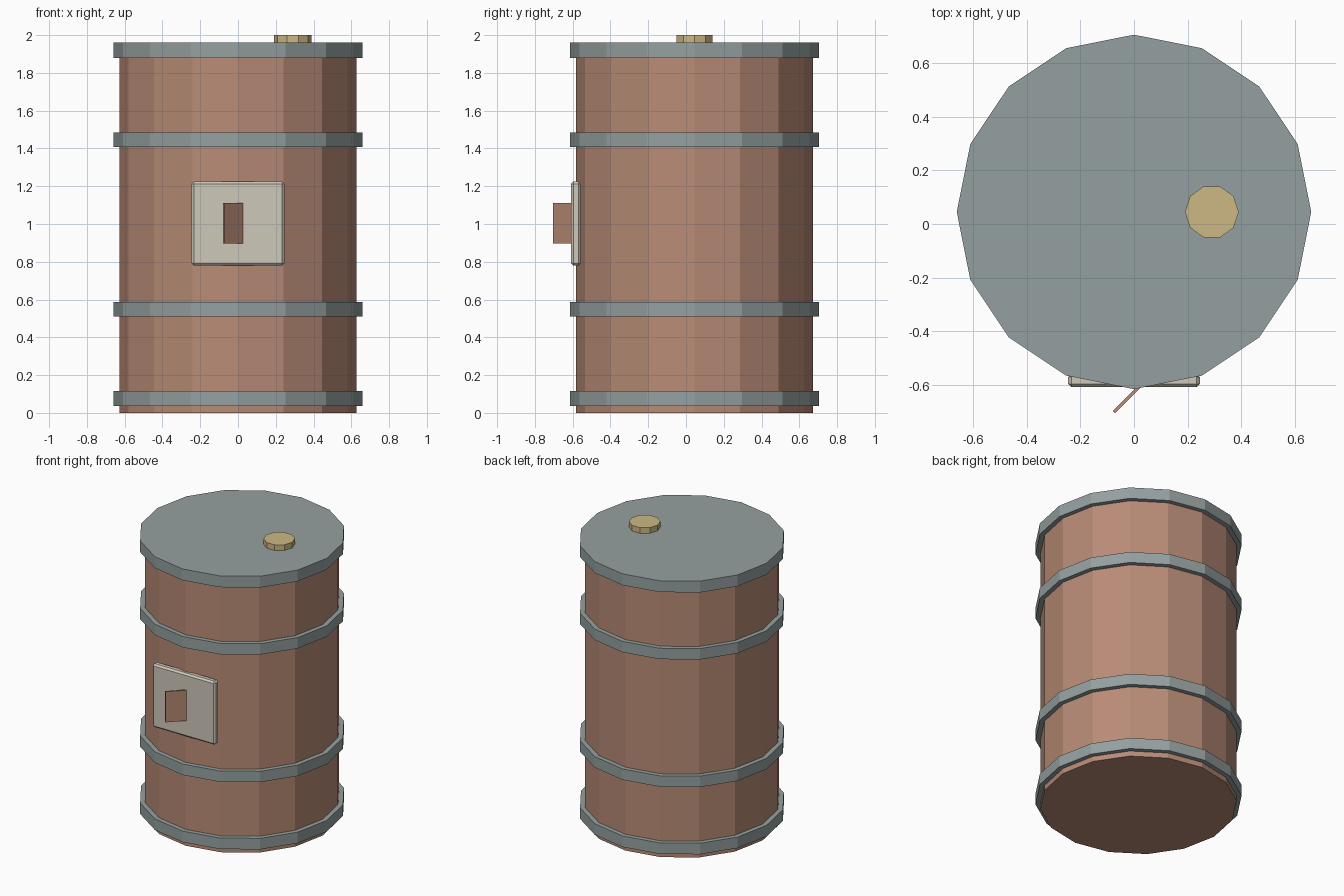
import bpy, bmesh, math
from mathutils import Matrix

if "Cube" in bpy.data.objects:
    bpy.data.objects.remove(bpy.data.objects["Cube"])

CY = 0.045      # barrel axis sits slightly behind the origin
SIDES = 16


def material(name, rgb):
    m = bpy.data.materials.new(name)
    m.diffuse_color = (*rgb, 1)
    m.use_nodes = True
    m.node_tree.nodes["Principled BSDF"].inputs["Base Color"].default_value = m.diffuse_color
    return m


BROWN = material("rusty_brown", (0.48, 0.26, 0.18))
STEEL = material("grey_steel", (0.30, 0.35, 0.35))
CREAM = material("cream_label", (0.62, 0.58, 0.49))
BRASS = material("dull_brass", (0.61, 0.48, 0.23))


def finish(bm, name, mat, loc=(0, 0, 0), rot_z=0):
    bmesh.ops.recalc_face_normals(bm, faces=bm.faces)
    me = bpy.data.meshes.new(name)
    bm.to_mesh(me)
    bm.free()
    me.materials.append(mat)
    ob = bpy.data.objects.new(name, me)
    ob.location = loc
    ob.rotation_euler.z = rot_z
    bpy.context.collection.objects.link(ob)
    return ob


def lathe(name, profile, sides, mat, x=0.0, closed=False):
    """Spin (radius, z) points around z; open profiles get flat end caps."""
    bm = bmesh.new()
    rings = [[bm.verts.new((r * math.cos(a), r * math.sin(a), z))
              for a in (2 * math.pi * i / sides for i in range(sides))]
             for r, z in profile]
    pairs = list(zip(rings, rings[1:]))
    if closed:
        pairs.append((rings[-1], rings[0]))
    else:
        bm.faces.new(rings[0])
        bm.faces.new(rings[-1])
    for a, b in pairs:
        for i in range(sides):
            j = (i + 1) % sides
            bm.faces.new((a[i], a[j], b[j], b[i]))
    return finish(bm, name, mat, (x, CY, 0))


def box(name, size, loc, mat, rot_z=0.0):
    bm = bmesh.new()
    bmesh.ops.create_cube(bm, size=1, matrix=Matrix.Diagonal((*size, 1)))
    return finish(bm, name, mat, loc, rot_z)


# Barrel body, lid and bung
lathe("barrel_body", [(0.628, 0), (0.628, 1.94)], SIDES, BROWN)
lathe("lid", [(0.66, 1.88), (0.66, 1.96)], SIDES, STEEL)
lathe("bung_cap", [(0.1, 1.955), (0.1, 2.0)], 10, BRASS, x=0.29)

# Hoops around the body
for name, z0, z1 in (("bottom_hoop", 0.037, 0.115),
                     ("lower_hoop", 0.51, 0.587),
                     ("upper_hoop", 1.408, 1.485)):
    lathe(name, [(0.62, z0), (0.66, z0), (0.66, z1), (0.62, z1)],
          SIDES, STEEL, closed=True)

# Front plate with softened edges
plate = box("front_plate", (0.49, 0.05, 0.446), (0, -0.583, 1.002), CREAM)
bevel = plate.modifiers.new("edge_bevel", "BEVEL")
bevel.width = 0.012
bevel.segments = 1

# Small peeling flap standing out of the plate at 45 degrees
box("flap", (0.145, 0.012, 0.215), (-0.024, -0.649, 1.003), BROWN, math.radians(45))
